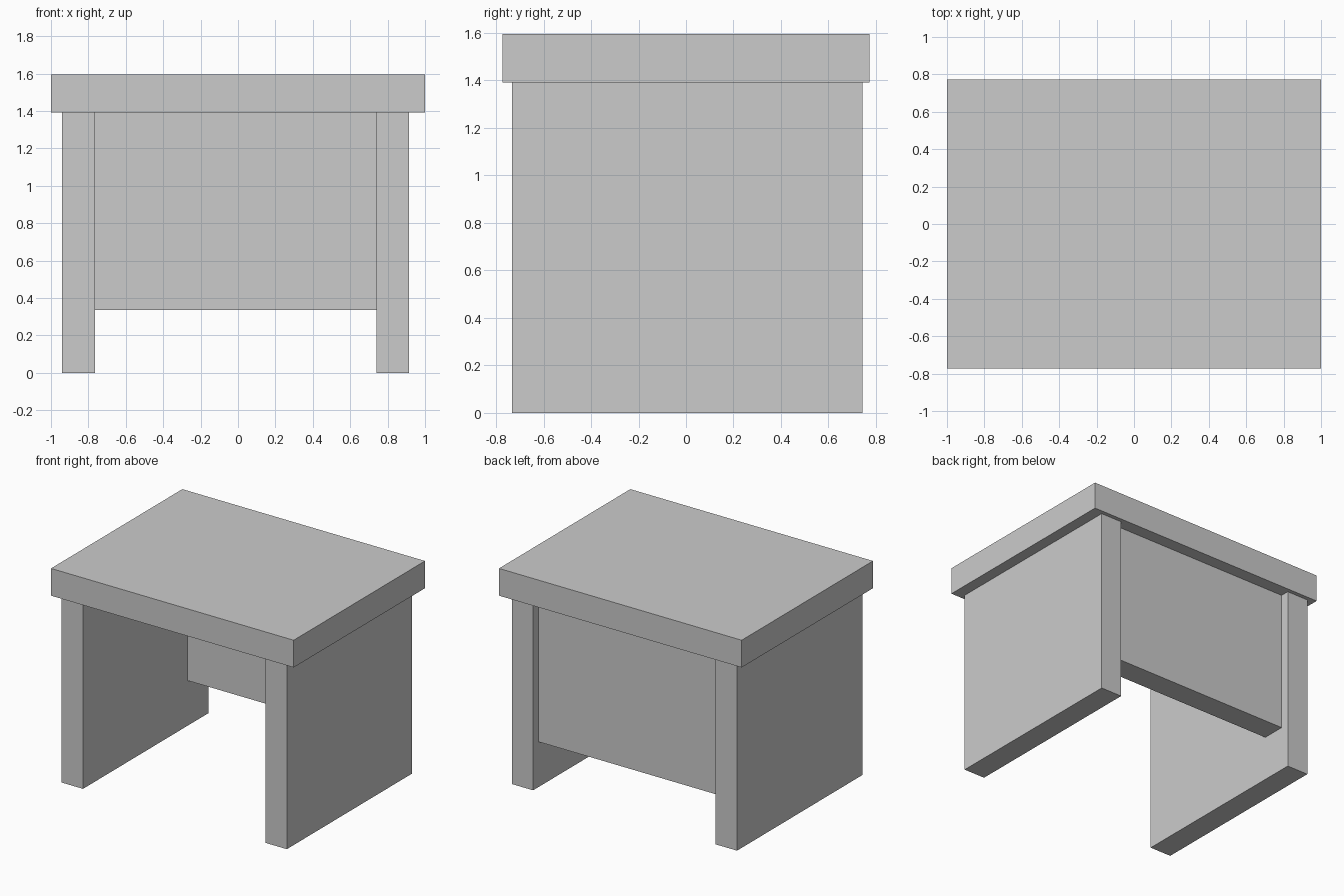
import bpy
from mathutils import Vector

if "Cube" in bpy.data.objects:
    bpy.data.objects.remove(bpy.data.objects["Cube"])


def box(name, low, high):
    """Add a box spanning two opposite corners."""
    low, high = Vector(low), Vector(high)
    bpy.ops.mesh.primitive_cube_add(size=1, location=(low + high) / 2)
    obj = bpy.context.object
    obj.name = name
    obj.scale = high - low
    bpy.ops.object.transform_apply(location=False, rotation=False, scale=True)
    return obj


UNDERSIDE = 1.392

# Desk top slab
box("desk_top", (-1, -0.773, UNDERSIDE), (1, 0.773, 1.595))

# Solid side panels that act as legs
for name, x0, x1 in (("left_side_panel", -0.941, -0.765),
                     ("right_side_panel", 0.74, 0.915)):
    box(name, (x0, -0.732, 0), (x1, 0.743, UNDERSIDE))

# Back panel between the sides, inset from the rear and raised off the floor
box("back_panel", (-0.765, 0.5, 0.336), (0.74, 0.677, UNDERSIDE))
